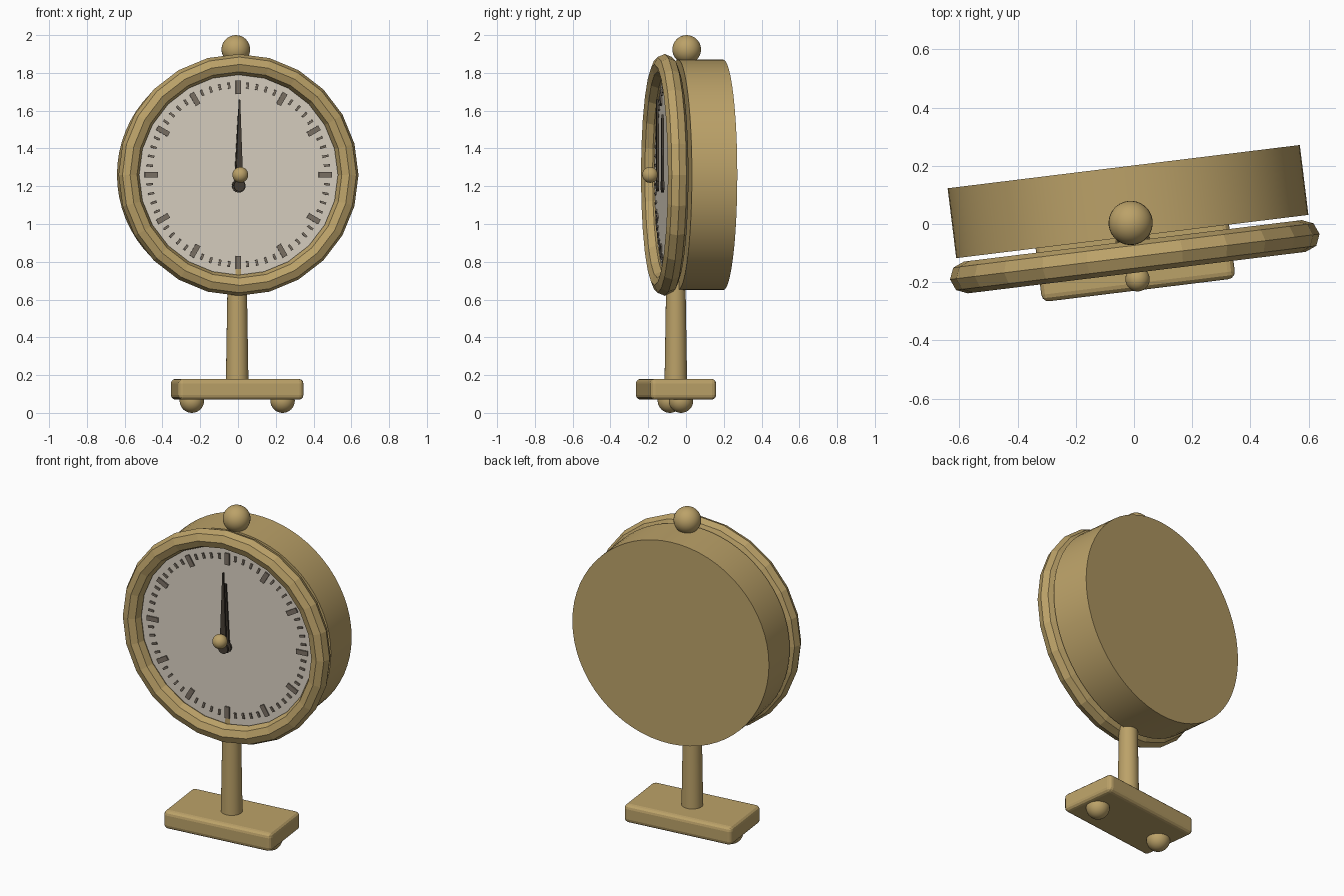
import bpy, bmesh, math
from mathutils import Matrix, Vector

if "Cube" in bpy.data.objects:
    bpy.data.objects.remove(bpy.data.objects["Cube"])

# whole clock is turned slightly about z
TURN = Matrix.Rotation(math.radians(7), 4, 'Z') @ Matrix.Translation((-0.011, 0, 0))
FACING = Matrix.Rotation(math.pi / 2, 4, 'X')      # local +z points to the front
CZ = 1.26                                          # dial centre height


def material(name, rgb):
    m = bpy.data.materials.new(name)
    m.diffuse_color = (*rgb, 1)
    m.use_nodes = True
    m.node_tree.nodes["Principled BSDF"].inputs["Base Color"].default_value = m.diffuse_color
    return m


BRASS = material("brass", (0.50, 0.36, 0.14))
CREAM = material("dial_cream", (0.70, 0.64, 0.54))
TAUPE = material("marker_taupe", (0.20, 0.165, 0.13))
DARK = material("hand_dark", (0.06, 0.048, 0.035))


def finish(name, mat, loc, facing=False, smooth=True):
    o = bpy.context.object
    o.name = name
    o.data.materials.append(mat)
    o.matrix_world = TURN @ Matrix.Translation(loc) @ (FACING if facing else Matrix())
    if smooth:
        bpy.ops.object.shade_smooth_by_angle(angle=math.radians(30))
    return o


def ball(name, r, loc):
    bpy.ops.mesh.primitive_uv_sphere_add(segments=32, ring_count=16, radius=r)
    return finish(name, BRASS, loc)


def disc(name, mat, r, front, back):
    bpy.ops.mesh.primitive_cylinder_add(vertices=64, radius=r, depth=back - front)
    return finish(name, mat, (0, (front + back) / 2, CZ), facing=True)


def from_bmesh(name, bm, mat, loc):
    bmesh.ops.recalc_face_normals(bm, faces=bm.faces)
    me = bpy.data.meshes.new(name)
    bm.to_mesh(me)
    bm.free()
    o = bpy.data.objects.new(name, me)
    bpy.context.collection.objects.link(o)
    bpy.context.view_layer.objects.active = o
    return finish(name, mat, loc, facing=True, smooth=False)


# drum case and dial
disc("case_drum", BRASS, 0.61, -0.042, 0.20)
disc("dial", CREAM, 0.55, -0.101, -0.08)

# faceted bezel ring
bpy.ops.mesh.primitive_torus_add(major_radius=0.585, minor_radius=0.055,
                                 major_segments=24, minor_segments=8)
finish("bezel", BRASS, (0, -0.112, CZ), facing=True, smooth=False)


# minute and hour markers
def markers(name, steps, r_mid, width, length):
    bm = bmesh.new()
    for i in steps:
        m = (Matrix.Rotation(i * math.tau / 60, 4, 'Z') @ Matrix.Translation((0, r_mid, 0))
             @ Matrix.Diagonal((width, length, 0.012, 1)))
        bmesh.ops.create_cube(bm, size=1, matrix=m)
    from_bmesh(name, bm, TAUPE, (0, -0.103, CZ))


markers("hour_markers", range(0, 60, 5), 0.464, 0.028, 0.07)
markers("minute_markers", [i for i in range(60) if i % 5], 0.475, 0.012, 0.032)


# tapered hands with a round tail
def hand(name, tip, half, tail_r, y):
    bm = bmesh.new()
    a0 = math.radians(130)
    pts = [(half * 0.2, tip), (-half * 0.2, tip), (-half, 0)]
    for i in range(13):
        a = a0 + math.radians(280) * i / 12
        pts.append((tail_r * math.cos(a), -0.058 + tail_r * math.sin(a)))
    pts.append((half, 0))
    f = bm.faces.new([bm.verts.new((x, z, 0)) for x, z in pts])
    ext = bmesh.ops.extrude_face_region(bm, geom=[f])
    verts = [v for v in ext["geom"] if isinstance(v, bmesh.types.BMVert)]
    bmesh.ops.translate(bm, verts=verts, vec=Vector((0, 0, 0.012)))
    from_bmesh(name, bm, DARK, (0, y, CZ))


hand("hour_hand", 0.32, 0.022, 0.036, -0.118)
hand("minute_hand", 0.40, 0.018, 0.030, -0.145)
ball("hand_hub", 0.042, (0, -0.19, CZ))

# top knob
ball("top_knob", 0.076, (0, 0.005, 1.924))

# tapered post, its top running up behind the bezel
bpy.ops.mesh.primitive_cone_add(vertices=32, radius1=0.06, radius2=0.05, depth=0.61)
finish("post", BRASS, (0, -0.053, 0.465))

# rounded base block
bpy.ops.mesh.primitive_cube_add(size=1)
base = bpy.context.object
base.data.transform(Matrix.Diagonal((0.67, 0.352, 0.11, 1)))
bev = base.modifiers.new("round", 'BEVEL')
bev.width = 0.025
bev.segments = 3
finish("base", BRASS, (0, -0.052, 0.125), smooth=False)

# feet
for side, x in (("left", -0.242), ("right", 0.242)):
    ball(side + "_foot", 0.065, (x, -0.055, 0.065))
